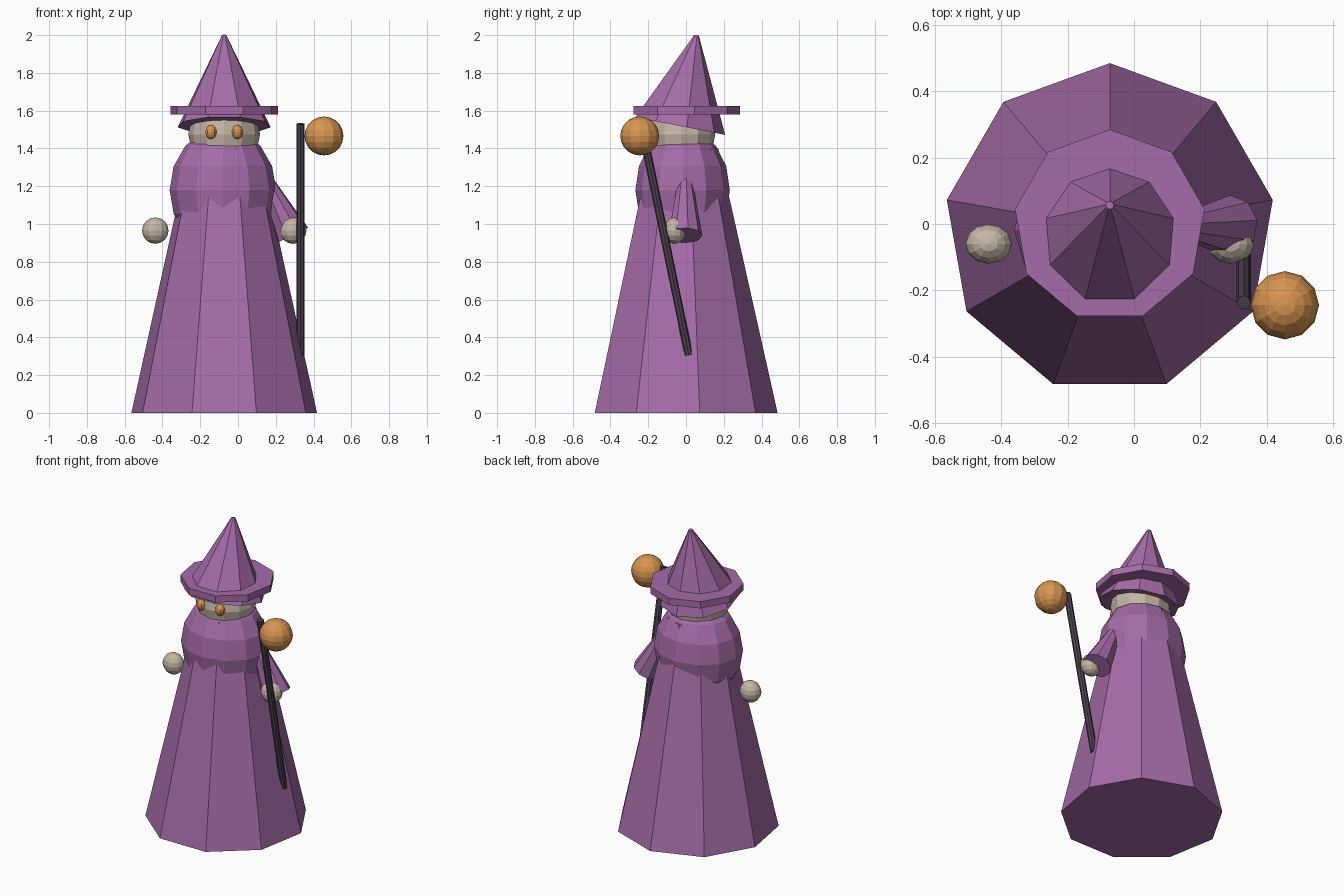
import bpy, math
from mathutils import Vector

if "Cube" in bpy.data.objects:
    bpy.data.objects.remove(bpy.data.objects["Cube"])


def material(name, rgb):
    m = bpy.data.materials.new(name)
    m.diffuse_color = (*rgb, 1)
    m.use_nodes = True
    m.node_tree.nodes["Principled BSDF"].inputs["Base Color"].default_value = m.diffuse_color
    return m


PURPLE = material("purple cloth", (0.376, 0.150, 0.392))
SKIN = material("beige skin", (0.56, 0.47, 0.38))
ORANGE = material("orange glow", (0.68, 0.30, 0.08))
DARK = material("dark wood", (0.075, 0.052, 0.082))
CX = -0.073  # body axis


def finish(name, mat):
    ob = bpy.context.object
    ob.name = name
    ob.data.materials.append(mat)
    return ob


def frustum(name, mat, bottom, top, r1, r2, sides=9):
    """Tapered prism between two points, first corner towards the back."""
    a, b = Vector(bottom), Vector(top)
    axis = b - a
    bpy.ops.mesh.primitive_cone_add(vertices=sides, radius1=r1, radius2=r2,
                                    depth=axis.length, location=(a + b) / 2)
    ob = finish(name, mat)
    ob.rotation_mode = 'QUATERNION'
    ob.rotation_quaternion = Vector((0, 0, 1)).rotation_difference(axis)
    return ob


def ball(name, mat, center, radii, segments, rings, turn=0):
    bpy.ops.mesh.primitive_uv_sphere_add(segments=segments, ring_count=rings,
                                         radius=1, location=center)
    ob = finish(name, mat)
    ob.scale = radii
    ob.rotation_euler.z = turn
    return ob


# Robe and rounded shoulders
frustum("robe", PURPLE, (CX, -0.014, 0), (CX, -0.014, 1.4), 0.499, 0.185)
ball("shoulders", PURPLE, (-0.08, -0.018, 1.18), (0.282, 0.25, 0.33), 12, 8)

# Head and eyes
ball("head", SKIN, (CX, -0.025, 1.475), (0.19, 0.18, 0.19), 12, 8)
for side, word in ((-1, "left"), (1, "right")):
    ball(f"{word}_eye", ORANGE, (CX + side * 0.07, -0.185, 1.487),
         (0.031, 0.03, 0.038), 10, 8)

# Hat: tilted cone through a level brim
frustum("hat_cone", PURPLE, (CX, -0.038, 1.52), (CX, 0.056, 2.0), 0.25, 0.012)
frustum("hat_brim", PURPLE, (CX, -0.005, 1.58), (CX, -0.005, 1.625), 0.29, 0.29)

# Sleeve and hands
frustum("sleeve", PURPLE, (0.29, -0.005, 0.94), (0.115, -0.005, 1.3), 0.092, 0.025)
for side, word in ((-1, "left"), (1, "right")):
    ball(f"{word}_hand", SKIN, (CX + side * 0.365, -0.06, 0.965),
         (0.07, 0.06, 0.07), 12, 8)

# Staff with its orb
frustum("staff", DARK, (0.331, 0.015, 0.305), (0.331, -0.237, 1.53), 0.022, 0.022, 8)
ball("orb", ORANGE, (0.455, -0.245, 1.466), (0.103, 0.103, 0.103), 12, 10)
